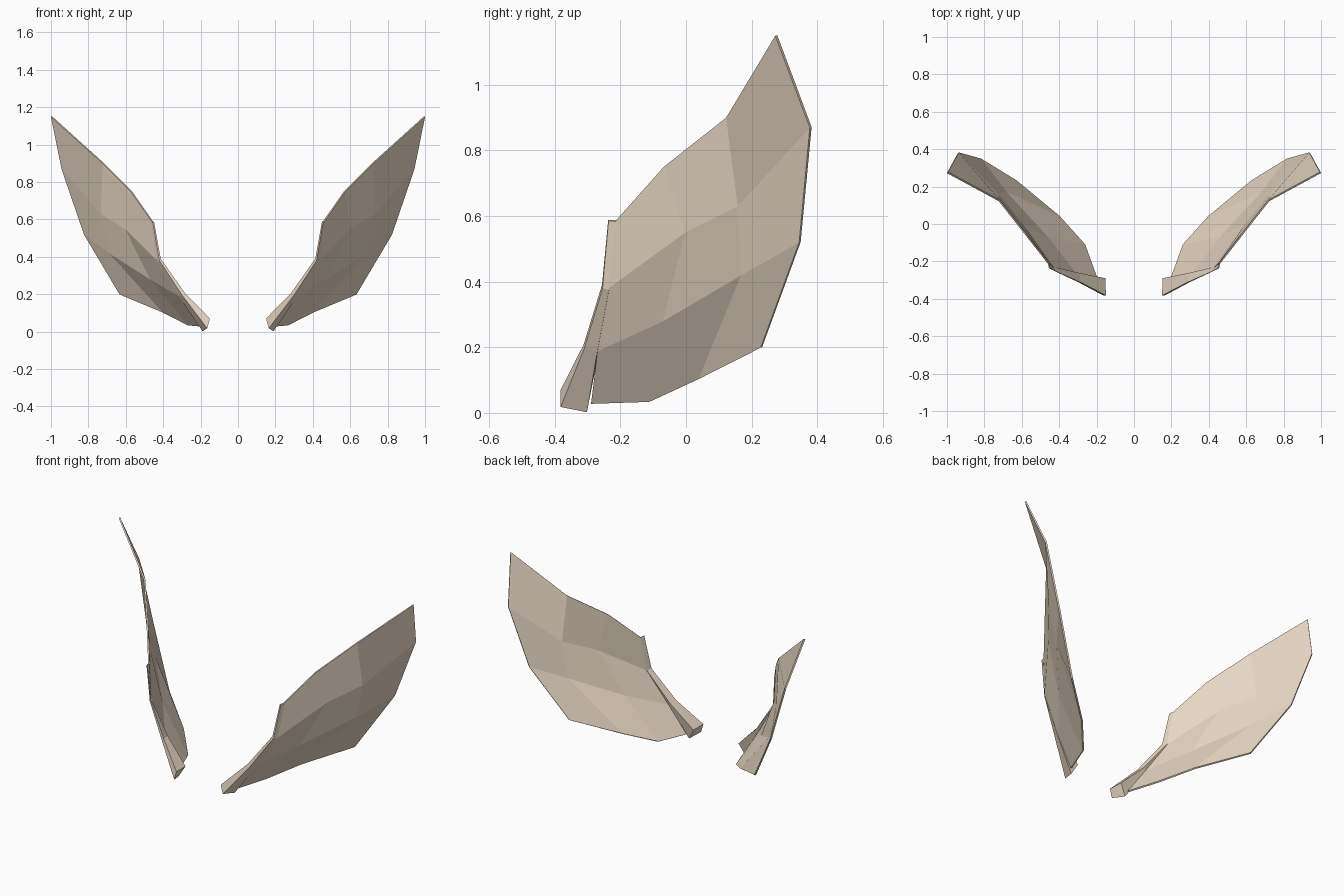
import bpy

if "Cube" in bpy.data.objects:
    bpy.data.objects.remove(bpy.data.objects["Cube"])

mat = bpy.data.materials.new("tan")
mat.diffuse_color = (0.80, 0.68, 0.55, 1)
mat.use_nodes = True
mat.node_tree.nodes["Principled BSDF"].inputs["Base Color"].default_value = mat.diffuse_color


def mirrored_object(name, verts, faces, thickness=0):
    mesh = bpy.data.meshes.new(name)
    mesh.from_pydata(verts, [], faces)
    mesh.materials.append(mat)
    obj = bpy.data.objects.new(name, mesh)
    bpy.context.collection.objects.link(obj)
    if thickness:
        solid = obj.modifiers.new("Thickness", "SOLIDIFY")
        solid.thickness = thickness
        solid.offset = 0
    mirror = obj.modifiers.new("Other side", "MIRROR")
    mirror.use_mirror_merge = False
    return obj


# Wing membrane: four ribs from the arm (left) to the outer edge (right)
ribs = [
    [(.455, -.212, .585), (.57, -.065, .75), (.72, .125, .90), (.997, .275, 1.15)],
    [(.43, -.235, .38), (.60, 0, .55), (.73, .16, .63), (.94, .38, .87)],
    [(.31, -.268, .19), (.465, -.07, .28), (.685, .17, .42), (.82, .347, .52)],
    [(.20, -.288, .03), (.265, -.11, .036), (.40, .04, .105), (.63, .23, .20)],
]
faces = [(r * 4 + c, r * 4 + c + 1, r * 4 + c + 5, r * 4 + c + 4)
         for r in range(3) for c in range(3)]
mirrored_object("wing_membrane", [p for rib in ribs for p in rib], faces, 0.009)

# Wing arm: tapering four-sided beam along the leading edge
sections = [
    [(.15, -.382, .07), (.165, -.382, .018), (.19, -.302, .002), (.153, -.29, .068)],
    [(.285, -.312, .208), (.30, -.31, .196), (.315, -.27, .188), (.292, -.262, .205)],
    [(.413, -.256, .39), (.42, -.254, .38), (.435, -.235, .375), (.428, -.23, .385)],
    [(.449, -.237, .588), (.455, -.236, .585), (.461, -.212, .583), (.454, -.212, .588)],
]
faces = [(s * 4 + i, s * 4 + (i + 1) % 4, s * 4 + 4 + (i + 1) % 4, s * 4 + 4 + i)
         for s in range(3) for i in range(4)]
faces += [(3, 2, 1, 0), (12, 13, 14, 15)]
mirrored_object("wing_arm", [p for s in sections for p in s], faces)
